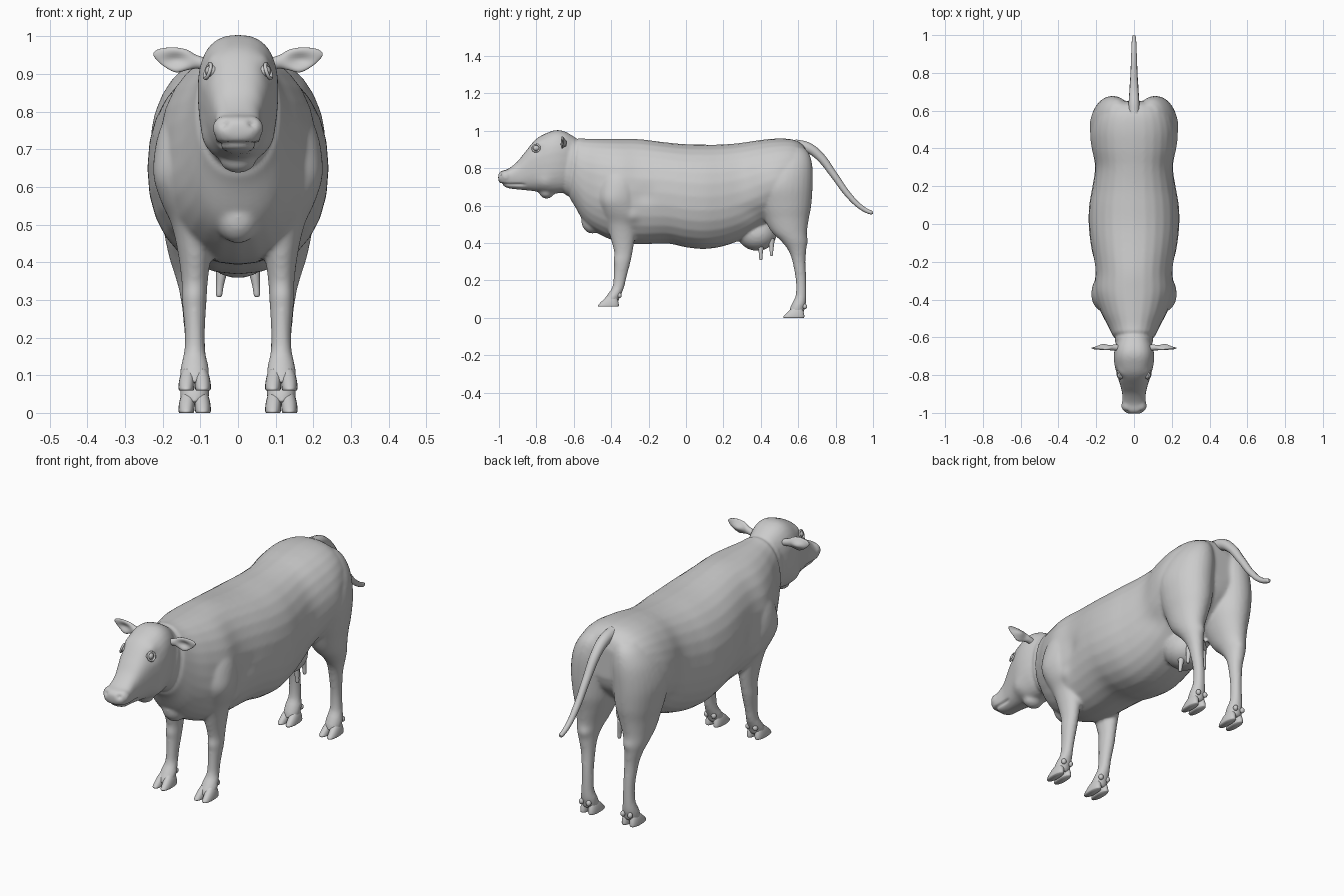
import bpy, bmesh
from math import sin, cos, pi, exp
from mathutils import Vector, Matrix

if "Cube" in bpy.data.objects:
    bpy.data.objects.remove(bpy.data.objects["Cube"])


def spline(rows, steps=5):
    """Catmull-Rom interpolation through section rows."""
    out = []
    for i in range(len(rows) - 1):
        p = [rows[max(0, min(len(rows) - 1, i + k))] for k in (-1, 0, 1, 2)]
        for j in range(steps):
            t = j / steps
            out.append([b + .5 * t * (c - a + t * (2 * a - 5 * b + 4 * c - d + t * (3 * (b - c) + d - a)))
                        for a, b, c, d in zip(*p)])
    return out + [list(rows[-1])]


def loft(bm, axis, rows, power=2.0, egg=0.0, n=28):
    """Rows: position on axis, two centre coordinates, two radii."""
    rings = []
    for pos, ca, cb, ra, rb in spline(rows):
        ring = []
        for k in range(n):
            c, s = cos(2 * pi * k / n), sin(2 * pi * k / n)
            u = abs(c) ** (2 / power) * (1 if c > 0 else -1)
            v = abs(s) ** (2 / power) * (1 if s > 0 else -1)
            co = [ca + ra * u * (1 + egg * v), cb + rb * v]
            co.insert('xyz'.index(axis), pos)
            ring.append(bm.verts.new(co))
        rings.append(ring)
    for a, b in zip(rings, rings[1:]):
        for k in range(n):
            bm.faces.new((a[k], a[(k + 1) % n], b[(k + 1) % n], b[k]))
    bm.faces.new(rings[0])
    bm.faces.new(rings[-1])


def blob(bm, loc, size):
    bmesh.ops.create_uvsphere(bm, u_segments=24, v_segments=14, radius=1,
                              matrix=Matrix.Translation(loc) @ Matrix.Diagonal((*size, 1)))


def finish(bm, name):
    bmesh.ops.recalc_face_normals(bm, faces=bm.faces)
    me = bpy.data.meshes.new(name)
    bm.to_mesh(me)
    bm.free()
    return add(me, name)


def add(me, name):
    for p in me.polygons:
        p.use_smooth = True
    ob = bpy.data.objects.new(name, me)
    bpy.context.collection.objects.link(ob)
    return ob


def upright(rows):
    """Turn (y, top, bottom, half width) into loft rows."""
    return [(y, 0, (t + b) / 2, w, (t - b) / 2) for y, t, b, w in rows]


# Trunk and neck
skin = bmesh.new()
loft(skin, 'y', upright([
    (-.68, .97, .69, .08), (-.61, .968, .62, .105), (-.54, .958, .505, .138), (-.46, .957, .445, .178),
    (-.36, .957, .405, .21), (-.25, .955, .393, .207), (-.1, .937, .397, .23), (0, .928, .377, .24),
    (.1, .926, .368, .237), (.2, .927, .383, .22), (.3, .936, .42, .206), (.4, .951, .48, .217),
    (.5, .959, .54, .218), (.58, .951, .6, .195), (.63, .92, .66, .15), (.65, .87, .72, .09)]), 2.2)
# Head
loft(skin, 'y', upright([
    (-1.004, .768, .735, .035), (-.988, .785, .712, .054), (-.95, .797, .693, .062), (-.9, .837, .686, .062),
    (-.86, .887, .682, .071), (-.8, .957, .675, .089), (-.74, .99, .662, .104), (-.69, 1.004, .665, .106),
    (-.64, .993, .675, .096), (-.58, .955, .71, .07)]), 2.5, .06)
blob(skin, (0, -.745, .672), (.048, .04, .035))      # throat flap
blob(skin, (0, -.5, .52), (.06, .06, .07))           # brisket
blob(skin, (0, .38, .45), (.1, .105, .092))          # udder
for s in (1, -1):
    blob(skin, (s * .034, -.962, .756), (.034, .034, .034))  # muzzle pads
    # Front leg with shoulder
    loft(skin, 'z', [(z, s * x, y, a + .002, b + .002) for z, x, y, a, b in (
        (.82, .11, -.36, .06, .06), (.74, .125, -.36, .085, .1), (.65, .133, -.36, .088, .11),
        (.57, .13, -.35, .075, .1), (.5, .118, -.345, .057, .078), (.42, .115, -.338, .042, .062),
        (.35, .115, -.335, .033, .047), (.3, .116, -.34, .031, .042), (.22, .115, -.352, .025, .033),
        (.165, .115, -.362, .026, .03), (.13, .115, -.38, .034, .034), (.1, .115, -.397, .037, .038),
        (.08, .115, -.402, .034, .038))])
    # Hind leg with thigh
    loft(skin, 'z', [(z, s * x, y, a + .002, b + .002) for z, x, y, a, b in (
        (.91, .08, .57, .05, .06), (.87, .095, .56, .075, .1), (.8, .108, .545, .1, .13),
        (.7, .117, .53, .108, .145), (.6, .117, .53, .1, .138), (.53, .12, .537, .083, .118),
        (.46, .127, .552, .064, .093), (.41, .13, .577, .05, .067), (.36, .126, .595, .038, .046),
        (.3, .12, .604, .03, .033), (.2, .115, .615, .025, .026), (.12, .115, .615, .027, .027),
        (.08, .115, .605, .035, .035), (.05, .115, .595, .037, .038), (.025, .115, .59, .034, .038))])

# Fuse the skin into one smooth surface
raw = finish(skin, 'skin_blockout')
m = raw.modifiers.new('fuse', 'REMESH')
m.mode, m.voxel_size = 'VOXEL', .008
m = raw.modifiers.new('relax', 'SMOOTH')
m.factor, m.iterations = .5, 7
deps = bpy.context.evaluated_depsgraph_get()
body = bpy.data.meshes.new_from_object(raw.evaluated_get(deps))
body.name = 'body'
bpy.data.objects.remove(raw)

# Sculpted details: (x, y, z, radius, height)
dabs = [(.036, -.992, .765, .011, -.012), (.083, -.8, .905, .03, -.005), (.08, -.79, .94, .025, .006),
        (.165, -.285, .55, .035, .012), (.21, -.42, .62, .06, .008), (.21, .47, .72, .09, .012),
        (.17, .36, .56, .06, -.01), (.21, -.22, .66, .05, -.008), (.12, .635, .41, .025, .007),
        (.116, -.38, .31, .025, .004), (.085, -.76, .72, .04, .008)]
moves = []
for v in body.vertices:
    x, y, z = v.co
    h = sum(d * exp(-((Vector((abs(x), y, z)) - Vector((a, b, c))).length / r) ** 2)
            for a, b, c, r, d in dabs)
    if y < -.85:   # mouth line
        h -= .008 * exp(-((z - .712) / .006) ** 2) * min(1, (-.85 - y) / .03)
    if z > .6:     # neck fold
        h -= .006 * exp(-((y + .605 - .15 * (z - .8)) / .012) ** 2)
    moves.append(v.normal * h)
for v, mv in zip(body.vertices, moves):
    v.co += mv
add(body, 'body')

for s, side in ((1, 'left'), (-1, 'right')):
    # Cloven hooves
    for label, hy, hz in (('front', -.416, .06), ('hind', .576, 0)):
        bm = bmesh.new()
        for k in (-1, 1):
            cx = s * .115 + k * .022
            loft(bm, 'z', [(hz + z, cx + k * dx, hy + dy, a, b) for z, dx, dy, a, b in (
                (0, 0, 0, .019, .054), (.006, 0, .001, .021, .056), (.022, -.001, .007, .021, .048),
                (.04, -.003, .014, .019, .036), (.056, -.006, .02, .015, .024))], 2.3, n=20)
        for k in (-1, 1):   # dewclaws
            blob(bm, (s * .115 + k * .02, hy + .06, hz + .06), (.012, .012, .014))
        finish(bm, f'{label}_hoof_{side}')
    # Ear, cupped towards the front
    bm = bmesh.new()
    loft(bm, 'x', [(s * x, y, z, a, b) for x, y, z, a, b in (
        (.08, -.655, .925, .016, .016), (.11, -.655, .932, .015, .018), (.135, -.66, .937, .013, .027),
        (.165, -.662, .937, .011, .033), (.195, -.66, .944, .008, .025), (.215, -.658, .95, .005, .014),
        (.225, -.657, .952, .002, .003))])
    for v in bm.verts:
        v.co.y += .016 * exp(-((abs(v.co.x) - .165) / .032) ** 2 - ((v.co.z - .937) / .018) ** 2)
    finish(bm, f'ear_{side}')
    # Eye and lids
    bm = bmesh.new()
    blob(bm, (s * .07, -.8, .907), (.018, .019, .016))
    finish(bm, f'eye_{side}')
    bpy.ops.mesh.primitive_torus_add(location=(s * .08, -.801, .907), rotation=(0, s * 1.25, s * -.25),
                                     major_radius=.02, minor_radius=.005,
                                     major_segments=24, minor_segments=8)
    bpy.context.object.name = f'eyelid_{side}'
    bpy.ops.object.shade_smooth()
    # Teats
    bm = bmesh.new()
    for y, low in ((.4, .308), (.457, .33)):
        loft(bm, 'z', [(low + z, s * (.048 + x), y, r, r) for z, x, r in (
            (0, .002, .004), (.005, .002, .008), (.03, 0, .01), (.06, -.004, .014), (.095, -.008, .018))], n=14)
    finish(bm, f'teats_{side}')

# Tail
cu = bpy.data.curves.new('tail', 'CURVE')
cu.dimensions, cu.bevel_depth, cu.bevel_resolution, cu.use_fill_caps = '3D', 1, 4, True
pts = [(.58, .925, .03), (.65, .91, .028), (.71, .868, .024), (.79, .765, .019),
       (.87, .655, .016), (.94, .588, .013), (.99, .563, .011), (1, .562, .006)]
sp = cu.splines.new('BEZIER')
sp.bezier_points.add(len(pts) - 1)
for bp, (y, z, r) in zip(sp.bezier_points, pts):
    bp.co, bp.radius = (0, y, z), r
    bp.handle_left_type = bp.handle_right_type = 'AUTO'
tail = bpy.data.objects.new('tail', cu)
bpy.context.collection.objects.link(tail)
bpy.ops.object.select_all(action='DESELECT')
tail.select_set(True)
bpy.context.view_layer.objects.active = tail
bpy.ops.object.convert(target='MESH')
bpy.ops.object.shade_smooth_by_angle()
